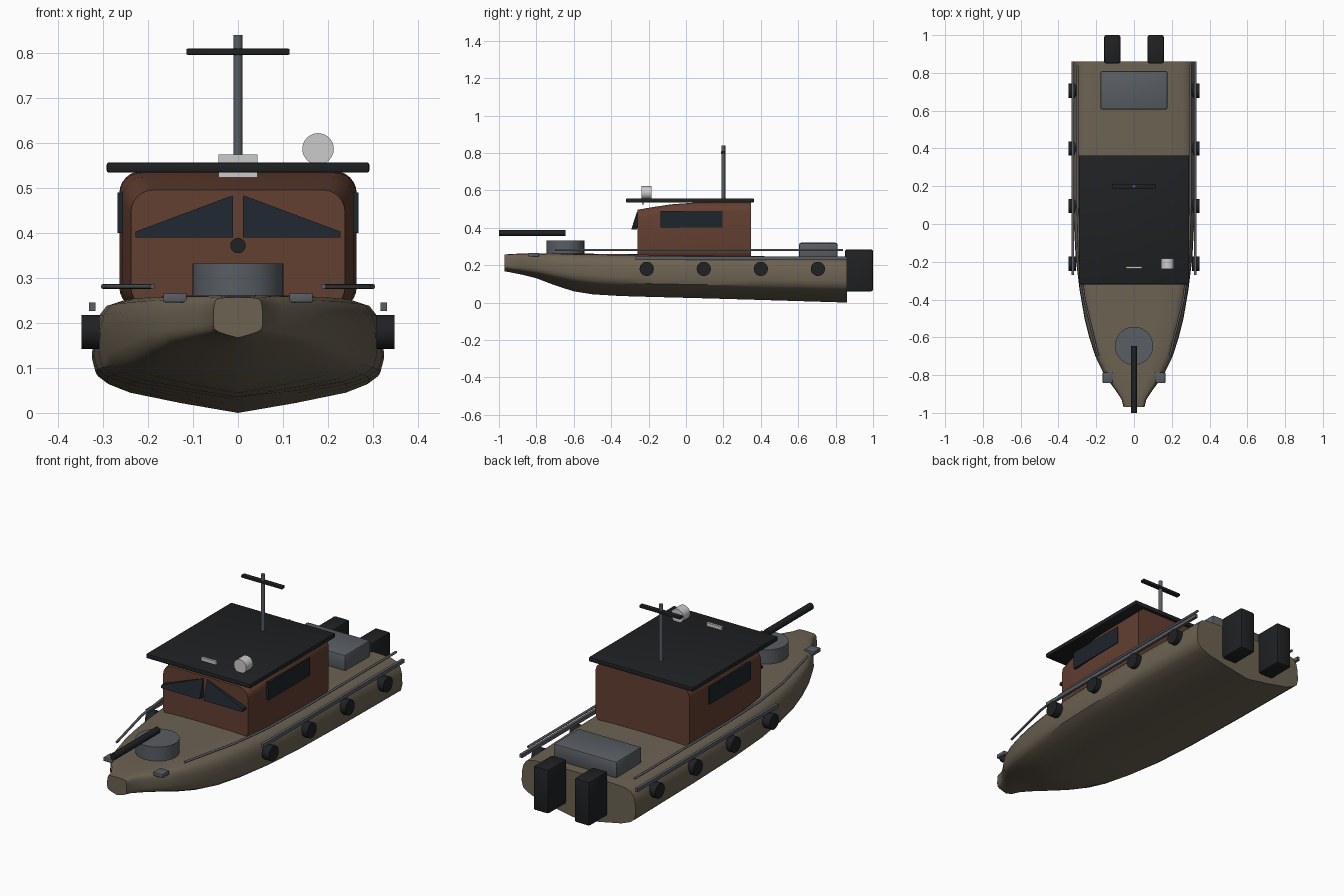
import bpy, bmesh, math
from mathutils import Matrix

if "Cube" in bpy.data.objects:
    bpy.data.objects.remove(bpy.data.objects["Cube"])


def material(name, rgb):
    m = bpy.data.materials.new(name)
    m.diffuse_color = (*rgb, 1)
    m.use_nodes = True
    m.node_tree.nodes["Principled BSDF"].inputs["Base Color"].default_value = m.diffuse_color
    return m


OLIVE = material("olive", (0.150, 0.122, 0.085))
BROWN = material("brown", (0.125, 0.050, 0.031))
BLACK = material("black", (0.014, 0.015, 0.017))
GLASS = material("glass", (0.012, 0.018, 0.025))
STEEL = material("steel", (0.100, 0.110, 0.125))
WHITE = material("white", (0.75, 0.75, 0.75))


def finish(ob, mat, angle=35):
    ob.data.materials.append(mat)
    bpy.ops.object.select_all(action='DESELECT')
    ob.select_set(True)
    bpy.context.view_layer.objects.active = ob
    bpy.ops.object.shade_smooth_by_angle(angle=math.radians(angle))
    return ob


def from_bmesh(name, bm, mat, angle=35):
    bmesh.ops.recalc_face_normals(bm, faces=bm.faces)
    me = bpy.data.meshes.new(name)
    bm.to_mesh(me)
    bm.free()
    ob = bpy.data.objects.new(name, me)
    bpy.context.collection.objects.link(ob)
    return finish(ob, mat, angle)


def loft(name, rings, mat, angle=35):
    bm = bmesh.new()
    vs = [[bm.verts.new(p) for p in r] for r in rings]
    n = len(rings[0])
    for a, b in zip(vs, vs[1:]):
        for i in range(n):
            j = (i + 1) % n
            bm.faces.new((a[i], a[j], b[j], b[i]))
    bm.faces.new(vs[0])
    bm.faces.new(vs[-1])
    return from_bmesh(name, bm, mat, angle)


def box(name, lo, hi, mat, bevel=0.0):
    bm = bmesh.new()
    bmesh.ops.create_cube(bm, size=1)
    for v in bm.verts:
        v.co = [(l + h) / 2 + c * (h - l) for l, h, c in zip(lo, hi, v.co)]
    if bevel:
        bmesh.ops.bevel(bm, geom=bm.edges[:], offset=bevel, segments=2,
                        profile=0.5, affect='EDGES')
    return from_bmesh(name, bm, mat)


def cylinder(name, centre, r, length, axis, mat, sides=32):
    bm = bmesh.new()
    bmesh.ops.create_cone(bm, cap_ends=True, segments=sides, radius1=r,
                          radius2=r, depth=length)
    rot = {'x': Matrix.Rotation(math.pi / 2, 4, 'Y'),
           'y': Matrix.Rotation(math.pi / 2, 4, 'X'), 'z': Matrix()}[axis]
    bm.transform(Matrix.Translation(centre) @ rot)
    return from_bmesh(name, bm, mat)


# Hull: stations of y, half width, keel z, chine z, deck z
stations = [(-0.97, 0.055, 0.167, 0.194, 0.257), (-0.93, 0.065, 0.160, 0.190, 0.260),
            (-0.88, 0.098, 0.150, 0.185, 0.262), (-0.80, 0.157, 0.130, 0.176, 0.262),
            (-0.70, 0.205, 0.092, 0.162, 0.262), (-0.60, 0.237, 0.060, 0.146, 0.262),
            (-0.50, 0.262, 0.044, 0.133, 0.261), (-0.35, 0.288, 0.035, 0.122, 0.260),
            (-0.18, 0.309, 0.030, 0.116, 0.258), (0.05, 0.321, 0.024, 0.112, 0.255),
            (0.40, 0.325, 0.014, 0.108, 0.248), (0.86, 0.320, 0.000, 0.100, 0.238)]
bottom = [(0.40, 0.22), (0.75, 0.45), (0.90, 0.64), (0.975, 0.82)]
topside = [(1.0, 0.1), (0.99, 0.5), (0.965, 0.72), (0.91, 0.88), (0.80, 0.96), (0.5, 0.99)]
rings = []
for y, w, k, c, d in stations:
    half = [(w * f, k + (c - k) * t) for f, t in bottom]
    half += [(w * f, c + (d - c) * t) for f, t in topside]
    rings.append([(0, y, k)] + [(x, y, z) for x, z in half] + [(0, y, d)]
                 + [(-x, y, z) for x, z in reversed(half)])
loft("hull", rings, OLIVE, 40)


# Cabin: rounded sections that swell toward the back
def rounded_ring(y, w, z0, z1, r, n=6):
    pts = []
    for q, (sx, z) in enumerate(((1, z1 - r), (-1, z1 - r), (-1, z0 + r), (1, z0 + r))):
        for i in range(n + 1):
            a = (q + i / n) * math.pi / 2
            pts.append((sx * (w - r) + r * math.cos(a), y, z + r * math.sin(a)))
    return pts


loft("cabin", [rounded_ring(*s, 0.23, t, 0.05) for s, t in
               (((-0.26, 0.238), 0.496), ((-0.18, 0.249), 0.510), ((-0.08, 0.258), 0.525),
                ((0.04, 0.264), 0.534), ((0.348, 0.264), 0.538))], BROWN, 40)
box("roof", (-0.292, -0.32, 0.534), (0.292, 0.363, 0.557), BLACK, 0.005)

for s, side in ((-1, "left"), (1, "right")):
    # Raked windscreen pane, bottom edge further forward
    pane = [(0.011, 0.39), (0.228, 0.39), (0.228, 0.403), (0.011, 0.484)]
    loft(side + "_windscreen",
         [[(s * x, -0.293 + (z - 0.39) * 0.32 + dy, z) for x, z in pane]
          for dy in (0, 0.03)], GLASS)
    # Side window
    box(side + "_side_window", (s * 0.262 - 0.006, -0.137, 0.40),
        (s * 0.262 + 0.006, 0.195, 0.49), GLASS)
    # Fenders
    for i in range(4):
        cylinder(f"{side}_fender_{i + 1}", (s * 0.328, -0.21 + i * 0.305, 0.18),
                 0.038, 0.04, 'x', BLACK, 24)
    # Rub rail along the topside
    box(side + "_rub_rail", (s * 0.324 - 0.007, -0.27, 0.227),
        (s * 0.324 + 0.007, 0.86, 0.245), STEEL)
    # Hand rail
    cu = bpy.data.curves.new(side + "_hand_rail", 'CURVE')
    cu.dimensions = '3D'
    cu.bevel_depth = 0.006
    cu.bevel_resolution = 2
    cu.use_fill_caps = True
    path = [(0.19, -0.70), (0.262, -0.40), (0.290, -0.18), (0.299, 0.1), (0.299, 0.84)]
    sp = cu.splines.new('POLY')
    sp.points.add(len(path) - 1)
    for p, (x, y) in zip(sp.points, path):
        p.co = (s * x, y, 0.281, 1)
    ob = bpy.data.objects.new(side + "_hand_rail", cu)
    bpy.context.collection.objects.link(ob)
    bpy.ops.object.select_all(action='DESELECT')
    ob.select_set(True)
    bpy.context.view_layer.objects.active = ob
    bpy.ops.object.convert(target='MESH')
    finish(bpy.context.object, STEEL, 50)
    # Bow cleat and outboard motor
    box(side + "_cleat", (s * 0.14 - 0.026, -0.842, 0.246),
        (s * 0.14 + 0.026, -0.786, 0.266), STEEL, 0.003)
    box(side + "_outboard", (s * 0.115 - 0.043, 0.85, 0.06),
        (s * 0.115 + 0.043, 1.0, 0.284), BLACK, 0.01)

# Foredeck turret and barrel
cylinder("turret", (0, -0.645, 0.29), 0.101, 0.085, 'z', STEEL, 40)
cylinder("barrel", (0, -0.8225, 0.372), 0.017, 0.355, 'y', BLACK, 20)

# Aft deck hatch
box("aft_hatch", (-0.177, 0.605, 0.235), (0.177, 0.81, 0.32), STEEL, 0.01)

# Mast, crossbar and roof lights
cylinder("mast", (0, 0.2, 0.692), 0.01, 0.296, 'z', STEEL, 16)
box("mast_crossbar", (-0.115, 0.188, 0.796), (0.115, 0.212, 0.81), BLACK, 0.003)
cylinder("searchlight", (0.178, -0.211, 0.587), 0.035, 0.055, 'y', WHITE)
box("roof_lamp", (-0.043, -0.236, 0.523), (0.043, -0.224, 0.574), WHITE)
